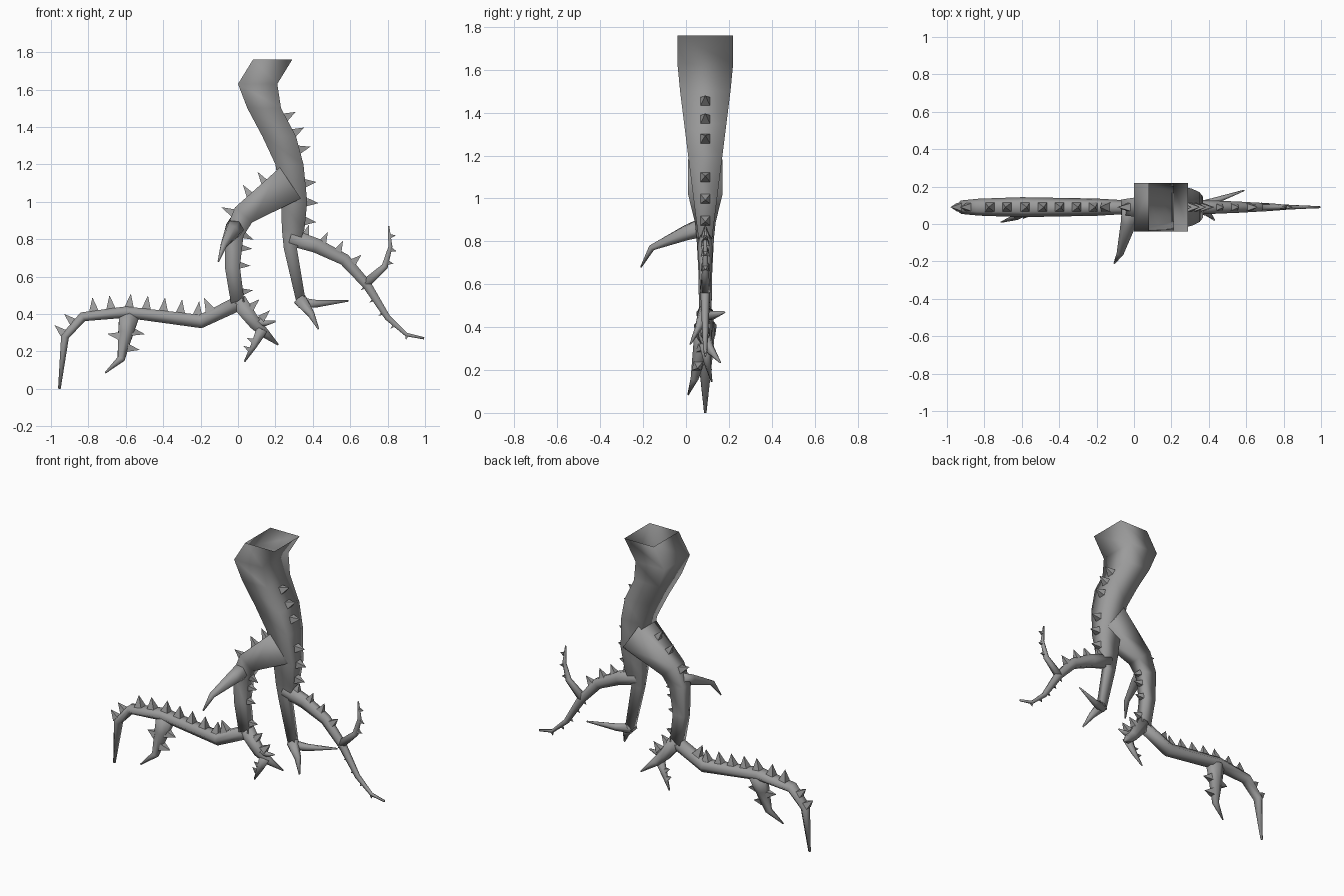
import bpy, bmesh, math
from mathutils import Vector

cube = bpy.data.objects.get("Cube")
if cube:
    bpy.data.objects.remove(cube)

grey = (0.33, 0.33, 0.33, 1)
bark = bpy.data.materials.new("bark grey")
bark.use_nodes = True
bark.diffuse_color = grey
bark.node_tree.nodes["Principled BSDF"].inputs["Base Color"].default_value = grey

MIDDLE = 0.09  # depth of the plane the roots grow in
DEPTH_AXIS = Vector((0, 1, 0))


def point(x, z, y=MIDDLE):
    return Vector((x, y, z))


def finish(name, bm, smooth):
    bmesh.ops.recalc_face_normals(bm, faces=bm.faces)
    for face in bm.faces:
        face.smooth = smooth
    mesh = bpy.data.meshes.new(name)
    bm.to_mesh(mesh)
    bm.free()
    mesh.materials.append(bark)
    part = bpy.data.objects.new(name, mesh)
    bpy.context.collection.objects.link(part)


def loft(name, rings, open_start=False):
    """Skin a list of equally sized point rings."""
    bm = bmesh.new()
    loops = [[bm.verts.new(co) for co in ring] for ring in rings]
    for upper, lower in zip(loops, loops[1:]):
        for i in range(len(upper)):
            bm.faces.new((upper[i - 1], upper[i], lower[i], lower[i - 1]))
    bm.faces.new(loops[-1])
    if not open_start:
        bm.faces.new(loops[0])
    finish(name, bm, True)


def fractions(path):
    """Share of the path's length reached at each of its points."""
    reached = [0]
    for a, b in zip(path, path[1:]):
        reached.append(reached[-1] + (b - a).length)
    return [r / reached[-1] for r in reached]


def locate(path, f):
    """Position and direction at a share of the path's length."""
    marks = fractions(path)
    i = max(k for k in range(len(path) - 1) if marks[k] <= f)
    step = path[i + 1] - path[i]
    share = (f - marks[i]) / (marks[i + 1] - marks[i])
    return path[i] + step * share, step.normalized()


def thorn_row(name, path, radius, side, count, first, last, size):
    """Evenly spaced four-sided spikes along one side of a path."""
    bm = bmesh.new()
    half = size * 0.37
    for k in range(count):
        f = first + (last - first) * k / max(count - 1, 1)
        centre, along = locate(path, f)
        out = along.cross(DEPTH_AXIS).normalized() * side
        base = centre + out * radius(f) * 0.8
        corners = [bm.verts.new(base + (along * a + DEPTH_AXIS * b) * half)
                   for a, b in ((-1, -1), (1, -1), (1, 1), (-1, 1))]
        tip = bm.verts.new(centre + out * (radius(f) + size))
        bm.faces.new(corners)
        for i in range(4):
            bm.faces.new((corners[i - 1], corners[i], tip))
    finish(name, bm, False)


def branch(name, coords, start, end, power=1, flat=0.8, bulge=0, sides=6, rows=()):
    """Tapered tube along a path, with optional rows of thorns."""
    path = [point(*c) for c in coords]

    def radius(f):
        return end + (start - end) * max(1 - f, 0) ** power

    rings = []
    for i, f in enumerate(fractions(path)):
        before, after = path[max(i - 1, 0)], path[i]
        ahead = path[min(i + 1, len(path) - 1)]
        along = ((after - before).normalized() + (ahead - after).normalized()).normalized()
        across = along.cross(DEPTH_AXIS).normalized()
        deep = across.cross(along)
        depth = radius(f) * flat + bulge * math.sin(math.pi * f)
        grow = 1 / math.cos(math.pi / sides)
        turns = [math.tau * (k + 0.5) / sides for k in range(sides)]
        rings.append([path[i] + across * (radius(f) * grow * math.cos(t))
                      + deep * (depth * grow * math.sin(t)) for t in turns])
    loft(name, rings)
    for n, row in enumerate(rows, 1):
        thorn_row(f"{name}_thorns_{n}", path, radius, *row)


# Hollow-topped trunk: centre x, height and half width; depth follows height
trunk = [(.185, 1.76, .105), (.105, 1.63, .105), (.14, 1.5, .09), (.22, 1.35, .09),
         (.275, 1.2, .075), (.3, 1, .07), (.295, .85, .06), (.28, .75, .035),
         (.34, .45, .025)]
rings = []
for x, z, half in trunk:
    deep = min(max(.03 + (z - .8) / 8, .02), .13)
    rings.append([point(x + a * half, z, MIDDLE + b * deep)
                  for a, b in ((-1, -1), (1, -1), (1, 1), (-1, 1))])
loft("trunk", rings, open_start=True)
edge = [point(x + half, z) for x, z, half in trunk[2:7]]
for name, first, last in (("upper", .08, .36), ("lower", .63, .93)):
    thorn_row(f"trunk_{name}_thorns", edge, lambda f: 0, 1, 3, first, last, .06)

# Claws at the foot of the trunk
branch("front_claw", [(.33, .48), (.39, .4, .06), (.43, .32, .02)], .035, .004)
branch("back_claw", [(.33, .46), (.42, .455, .12), (.59, .47, .18)], .028, .004)

# Right-hand root bending down to the fork, and its forward spur
branch("right_root", [(.28, 1.1), (.03, .93), (-.02, .83), (-.03, .65), (0, .45)],
       .1, .036, power=2, sides=4,
       rows=[(-1, 3, .14, .4, .065), (1, 3, .5, .73, .055), (1, 1, .92, 1, .055)])
branch("front_spur", [(-.01, .87), (-.03, .84, 0), (-.075, .77, -.16), (-.105, .68, -.21)],
       .05, .004)

# Long side root with a drooping tip
branch("long_root", [(.03, .47), (-.2, .36), (-.6, .41), (-.83, .385), (-.925, .28),
                     (-.955, 0)],
       .04, .007, power=.5, flat=.7, bulge=.025,
       rows=[(-1, 8, .14, .63, .07), (-1, 2, .72, .78, .06)])
branch("long_root_spur", [(-.58, .4), (-.6, .3, .07), (-.625, .16, .04), (-.71, .085, .01)],
       .055, .004, rows=[(1, 2, .25, .5, .06), (-1, 1, .35, 1, .06)])

# Forked toe
branch("toe", [(0, .47), (.09, .35), (.14, .3, .11), (.215, .235, .16)], .045, .004, power=.6)
branch("inner_toe", [(.13, .32), (.085, .23, .1), (.035, .145, .12)], .03, .004,
       rows=[(-1, 2, .4, .65, .035)])
branch("upper_toe", [(.07, .37), (.15, .35), (.2, .36)], .03, .004)
thorn_row("toe_thorns", [point(0, .47), point(.14, .32)], lambda f: .03,
          1, 2, .35, .75, .06)

# Left-hand root and its upturned shoot
branch("left_root", [(.28, .81), (.42, .765), (.57, .69), (.69, .555), (.8, .38),
                     (.9, .29), (.995, .27)],
       .045, .006, rows=[(1, 4, .08, .38, .055), (-1, 5, .53, .9, .02)])
branch("left_shoot", [(.68, .56), (.785, .655), (.815, .76), (.805, .87)],
       .026, .004, rows=[(-1, 3, .46, .85, .028)])
